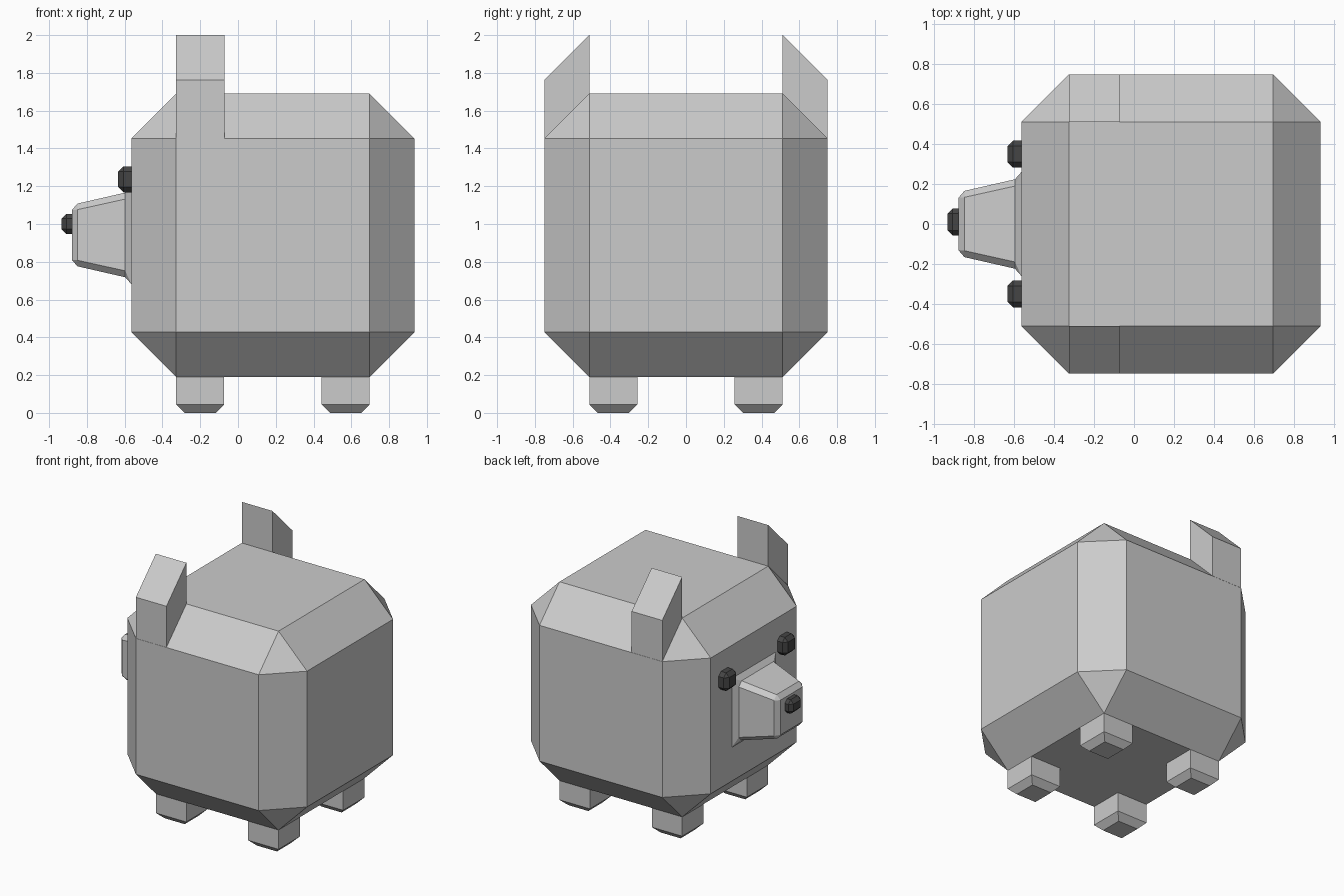
import bpy, bmesh

if "Cube" in bpy.data.objects:
    bpy.data.objects.remove(bpy.data.objects["Cube"])

dark = bpy.data.materials.new("dark")
dark.diffuse_color = (0.06, 0.06, 0.06, 1)
dark.use_nodes = True
dark.node_tree.nodes["Principled BSDF"].inputs["Base Color"].default_value = dark.diffuse_color


def finish(bm, name, mat=None):
    bmesh.ops.remove_doubles(bm, verts=bm.verts, dist=1e-4)
    bmesh.ops.recalc_face_normals(bm, faces=bm.faces)
    mesh = bpy.data.meshes.new(name)
    bm.to_mesh(mesh)
    bm.free()
    if mat:
        mesh.materials.append(mat)
    obj = bpy.data.objects.new(name, mesh)
    bpy.context.collection.objects.link(obj)
    return obj


def chamfer_box(name, lo, hi, width, mat=None):
    bm = bmesh.new()
    bmesh.ops.create_cube(bm, size=1)
    for v in bm.verts:
        v.co = [(a + b) / 2 + c * (b - a) for a, b, c in zip(lo, hi, v.co)]
    bmesh.ops.bevel(bm, geom=bm.edges[:], offset=width, segments=1,
                    affect='EDGES', offset_type='OFFSET', profile=0.5)
    return finish(bm, name, mat)


def loft(name, rings):
    bm = bmesh.new()
    rows = [[bm.verts.new(p) for p in ring] for ring in rings]
    n = len(rows[0])
    for a, b in zip(rows, rows[1:]):
        for i in range(n):
            j = (i + 1) % n
            bm.faces.new((a[i], a[j], b[j], b[i]))
    bm.faces.new(rows[0])
    bm.faces.new(rows[-1])
    return finish(bm, name)


# Body: cube with wide chamfers
chamfer_box("body", (-0.565, -0.75, 0.19), (0.935, 0.75, 1.69), 0.238)

for side, s in (("left", 1), ("right", -1)):
    # Ear: slanted block raised from the side chamfer
    profile = [(0.512, 1.69), (0.75, 1.453), (0.75, 1.763), (0.512, 2.0)]
    loft(side + "_ear", [[(x, s * y, z) for y, z in profile]
                         for x in (-0.327, -0.072)])

    # Legs: short square posts with a chamfered foot
    for end, cx in (("front", -0.2), ("back", 0.57)):
        loft(f"{side}_{end}_leg",
             [[(cx + a * h, s * 0.385 + b * h, z)
               for a, b in ((-1, -1), (1, -1), (1, 1), (-1, 1))]
              for z, h in ((0.19, 0.127), (0.045, 0.127), (0, 0.083))])

    # Eye
    y = s * 0.35
    chamfer_box(side + "_eye", (-0.635, y - 0.068, 1.168),
                (-0.495, y + 0.068, 1.305), 0.028, dark)


# Snout: tapered, chamfered block flaring into the face
def octagon(x, o, i, cz=0.942):
    return [(x, a, cz + b) for a, b in
            ((o, -i), (o, i), (i, o), (-i, o),
             (-o, i), (-o, -i), (-i, -o), (i, -o))]


loft("snout", [octagon(-0.565, 0.26, 0.26), octagon(-0.597, 0.224, 0.19),
               octagon(-0.85, 0.166, 0.134), octagon(-0.88, 0.131, 0.131)])

# Nose
chamfer_box("nose", (-0.935, -0.058, 0.948), (-0.8, 0.078, 1.054), 0.026, dark)
